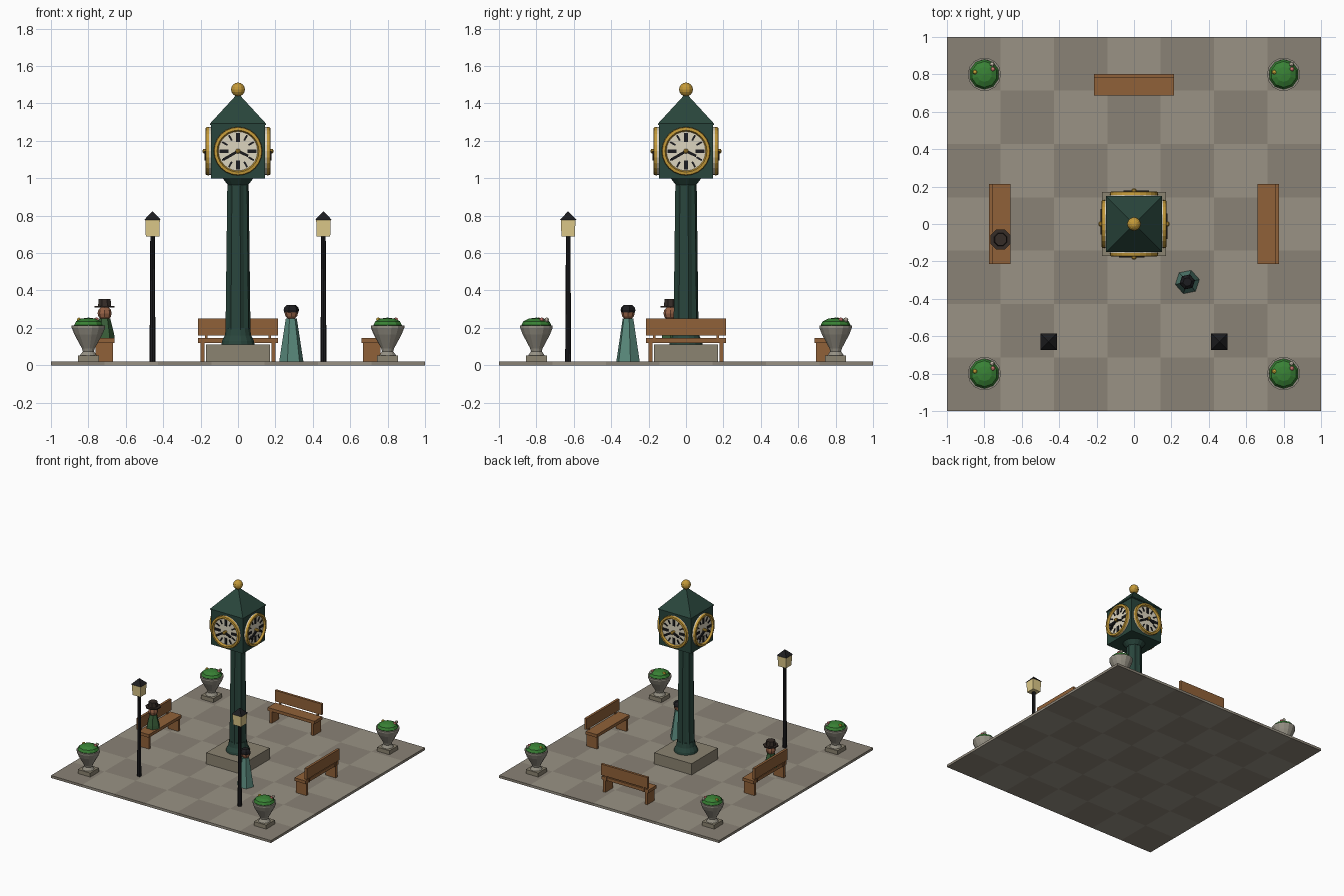
import bpy, bmesh
from math import pi, sin, cos, sqrt
from mathutils import Matrix, Vector

if "Cube" in bpy.data.objects:
    bpy.data.objects.remove(bpy.data.objects["Cube"])

COLS = dict(light=(.32, .29, .235), dark=(.255, .225, .18), stone=(.26, .23, .165), urn=(.3, .28, .23),
            green=(.022, .06, .045), gold=(.55, .32, .04), cream=(.72, .66, .52), black=(.012, .012, .014),
            lamp=(.72, .58, .25), wood=(.28, .12, .04), leaf=(.04, .22, .035), pink=(.8, .25, .22),
            yellow=(.75, .5, .05), coat=(.04, .11, .04), teal=(.1, .25, .2), skin=(.3, .12, .06),
            hat=(.035, .025, .02))
MATS = {}
for k, c in COLS.items():
    MATS[k] = bpy.data.materials.new(k)
    MATS[k].diffuse_color = (*c, 1)
I = Matrix.Identity(4)


def finish(name, bm, mats, M=I):
    bmesh.ops.remove_doubles(bm, verts=bm.verts, dist=1e-5)
    bmesh.ops.recalc_face_normals(bm, faces=bm.faces)
    bm.transform(M)
    me = bpy.data.meshes.new(name)
    bm.to_mesh(me)
    bm.free()
    for m in mats:
        me.materials.append(MATS[m])
    ob = bpy.data.objects.new(name, me)
    bpy.context.collection.objects.link(ob)
    return ob


def box(name, lo, hi, mat, M=I):
    """Box between two corners."""
    lo, hi = Vector(lo), Vector(hi)
    bm = bmesh.new()
    bmesh.ops.create_cube(bm, size=1)
    bm.transform(Matrix.Translation((lo + hi) / 2) @ Matrix.Diagonal((*(hi - lo), 1)))
    return finish(name, bm, [mat], M)


def lathe(name, prof, n, mat, M=I, turn=0, flute=1, closed=False):
    """Revolve (radius, z) points; flute scales every second vertex."""
    bm = bmesh.new()
    rings = []
    for r, z in prof:
        ring = []
        for i in range(n):
            a = turn + 2 * pi * i / n
            q = r * (flute if i % 2 else 1)
            ring.append(bm.verts.new((q * cos(a), q * sin(a), z)))
        rings.append(ring)
    pairs = list(zip(rings, rings[1:]))
    if closed:
        pairs.append((rings[-1], rings[0]))
    for a, b in pairs:
        for i in range(n):
            j = (i + 1) % n
            bm.faces.new((a[i], a[j], b[j], b[i]))
    if not closed:
        for k in (0, -1):
            if prof[k][0] > 0:
                bm.faces.new(rings[k])
    return finish(name, bm, [mat], M)


def pyramid(name, prof, mat, M=I):
    """Square-section lathe, radii given as half widths."""
    return lathe(name, [(r * sqrt(2), z) for r, z in prof], 4, mat, M, pi / 4)


def ball(name, r, loc, mat, scale=(1, 1, 1), u=12, v=8):
    bm = bmesh.new()
    bmesh.ops.create_uvsphere(bm, u_segments=u, v_segments=v, radius=r)
    return finish(name, bm, [mat], Matrix.Translation(loc) @ Matrix.Diagonal((*scale, 1)))


# paved ground: slab with a 7 x 7 chequered top
bm = bmesh.new()
bmesh.ops.create_grid(bm, x_segments=7, y_segments=7, size=1)
for f in bm.faces:
    c = f.calc_center_median()
    f.material_index = (int((c.x + 1) * 3.5) + int((c.y + 1) * 3.5)) % 2
ext = bmesh.ops.extrude_face_region(bm, geom=bm.faces[:], use_keep_orig=True)
bmesh.ops.translate(bm, vec=(0, 0, .02), verts=[g for g in ext['geom'] if isinstance(g, bmesh.types.BMVert)])
finish("paving", bm, ["dark", "light"])

# clock pedestal, column, case and roof
box("plinth", (-.17, -.17, .02), (.17, .17, .112), "stone")
lathe("column_foot", [(.09, .112), (.087, .13), (.072, .16), (.066, .2)], 16, "green", turn=pi / 16)
lathe("column_shaft", [(.068, .19), (.058, .98)], 16, "green", turn=pi / 16, flute=.88)
lathe("column_capital", [(.056, .965), (.064, .975), (.084, 1.0)], 16, "green", turn=pi / 16)
box("clock_case", (-.145, -.145, 1), (.145, .145, 1.29), "green")
pyramid("clock_roof", [(.15, 1.285), (.15, 1.292), (.012, 1.442), (.01, 1.45)], "green")
fin = ball("finial", .037, (0, 0, 1.475), "gold")

# four dials, built facing +z then turned onto each side of the case
for k in range(4):
    side = (Matrix.Translation((0, 0, 1.145)) @ Matrix.Rotation(k * pi / 2, 4, 'Z')
            @ Matrix.Rotation(pi / 2, 4, 'X'))
    lathe("dial", [(.128, .144), (.128, .158)], 24, "cream", side)
    lathe("dial_ring", [(.13, .156), (.127, .172), (.112, .174), (.104, .156)], 24, "gold", side, closed=True)
    for h in range(12):
        w, inner = (.010, .05) if h % 3 == 0 else (.005, .065)
        box("hour_mark", (-w, inner, .156), (w, .098, .163), "black",
            side @ Matrix.Rotation(-h * pi / 6, 4, 'Z'))
    for name, ang, length in (("hour_hand", 115, .06), ("minute_hand", 240, .088)):
        box(name, (-.007, -.01, .166), (.007, length, .178), "black",
            side @ Matrix.Rotation(-ang * pi / 180, 4, 'Z'))
    lathe("dial_hub", [(.013, .156), (.013, .184), (.006, .19)], 10, "gold", side)

# street lamps
for x in (-.457, .457):
    M = Matrix.Translation((x, -.63, 0))
    lathe("lamp_post", [(.016, .02), (.012, .69)], 8, "black", M)
    pyramid("lamp_lantern", [(.036, .69), (.039, .778)], "lamp", M)
    pyramid("lamp_cap", [(.044, .778), (0, .824)], "black", M)

# planted urns in the corners
for x in (-.8, .8):
    for y in (-.8, .8):
        M = Matrix.Translation((x, y, 0))
        box("urn_base", (-.056, -.056, .02), (.056, .056, .053), "stone", M)
        lathe("urn_bowl", [(.045, .053), (.03, .075), (.034, .09), (.075, .165), (.089, .2), (.089, .212),
                           (.078, .212), (.07, .195)], 14, "urn", M)
        ball("foliage", .08, (x, y, .215), "leaf", (1, 1, .5), 10, 6)
        for dx, dy, col in ((.042, .055, "cream"), (.045, .028, "pink"), (-.05, .012, "yellow")):
            ball("blossom", .013, (x + dx, y + dy, .243), col, u=6, v=4)

# benches: built at the back (+y), then turned to the other two sides
for ang, dist in ((0, .745), (pi / 2, .718), (-pi / 2, .718)):
    M = Matrix.Rotation(ang, 4, 'Z') @ Matrix.Translation((0, dist, 0))
    box("bench_seat", (-.213, -.057, .12), (.213, .045, .145), "wood", M)
    box("bench_back", (-.213, .037, .16), (.213, .057, .25), "wood", M)
    for s in (-1, 1):
        box("bench_leg", (s * .19 - .011, -.05, .02), (s * .19 + .011, .045, .121), "wood", M)
        box("bench_bracket", (s * .17 - .006, .039, .12), (s * .17 + .006, .052, .18), "wood", M)

# seated figure with a brimmed hat
M = Matrix.Translation((-.713, -.083, 0))
lathe("seated_coat", [(.054, .143), (.05, .17), (.03, .25)], 6, "coat", M)
ball("seated_head", .038, (-.713, -.083, .278), "skin", u=8, v=6)
lathe("hat_brim", [(.058, .309), (.058, .318)], 8, "hat", M, pi / 8)
lathe("hat_crown", [(.038, .318), (.034, .355)], 8, "hat", M, pi / 8)

# standing figure in a long dress
M = Matrix.Translation((.285, -.31, 0))
lathe("standing_dress", [(.066, .02), (.03, .25)], 6, "teal", M, .2)
ball("standing_head", .036, (.285, -.31, .28), "skin", u=8, v=6)
lathe("standing_hair", [(.038, .282), (.042, .295), (.038, .31), (.024, .322)], 6, "black", M, .2)

for m in bpy.data.materials:
    if m.users and not m.is_grease_pencil:
        m.use_nodes = True
        m.node_tree.nodes["Principled BSDF"].inputs["Base Color"].default_value = m.diffuse_color
